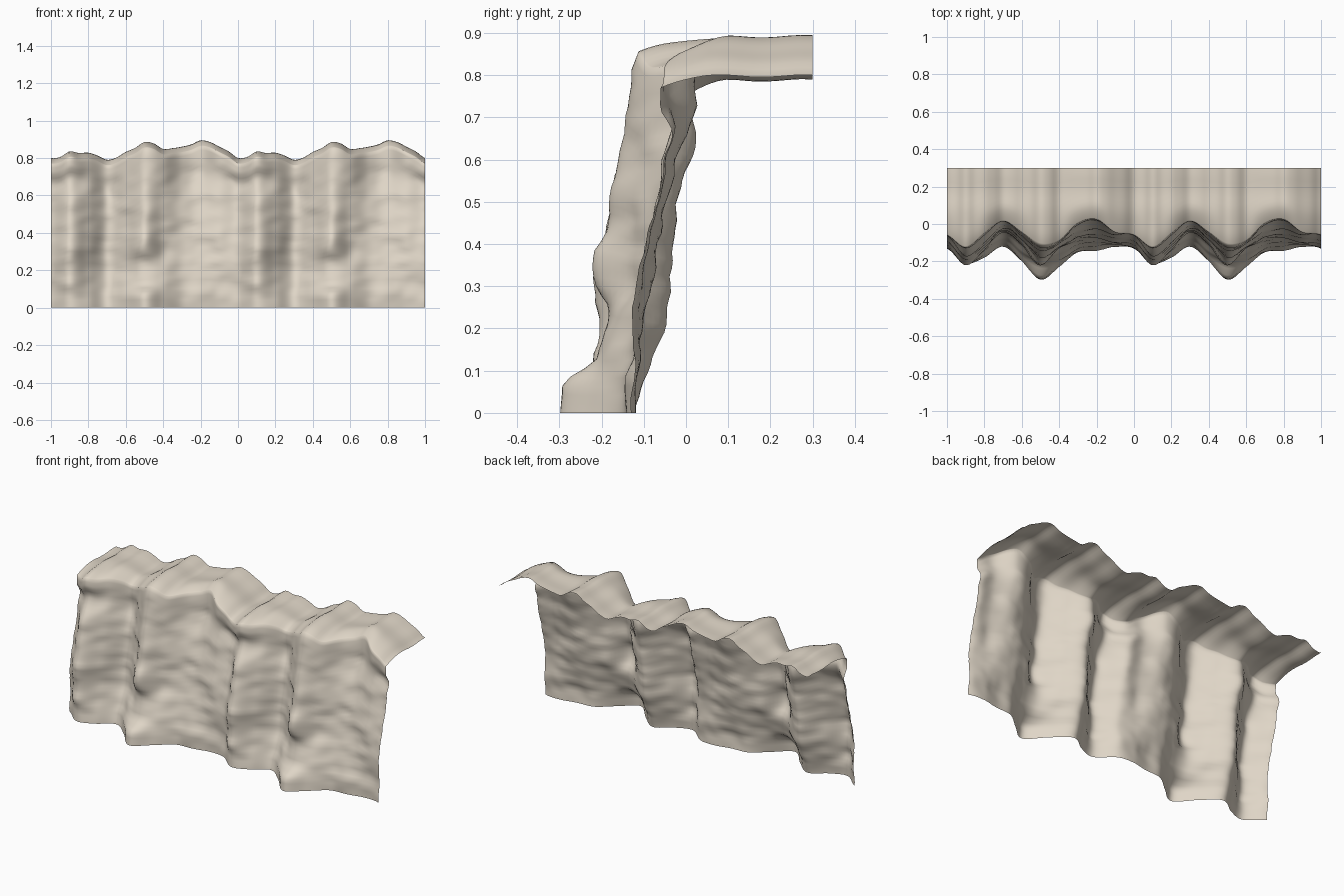
import bpy
import bmesh
import math
from mathutils import Vector, noise

if "Cube" in bpy.data.objects:
    bpy.data.objects.remove(bpy.data.objects["Cube"])

COLS = 144            # columns over the full width (two repeats)
FACE_ROWS = 40        # rows up the rock wall
CAP_ROWS = 14         # rows over the ledge on top

# Wall depth (y) at ten steps across one repeat, by fraction of height
DEPTH = [
    (0.00, (-.13, -.21, -.18, -.12, -.20, -.298, -.23, -.15, -.14, -.12)),
    (0.08, (-.125, -.205, -.17, -.11, -.20, -.292, -.22, -.15, -.14, -.12)),
    (0.16, (-.12, -.22, -.145, -.08, -.15, -.205, -.19, -.14, -.12, -.11)),
    (0.25, (-.13, -.21, -.125, -.055, -.11, -.18, -.165, -.12, -.10, -.11)),
    (0.40, (-.115, -.22, -.135, -.035, -.11, -.225, -.13, -.09, -.08, -.10)),
    (0.55, (-.09, -.185, -.12, -.025, -.085, -.18, -.125, -.07, -.05, -.085)),
    (0.68, (-.065, -.165, -.11, -.02, -.08, -.165, -.11, -.05, -.03, -.065)),
    (0.86, (-.03, -.10, -.06, .02, -.055, -.13, -.10, -.01, .025, -.03)),
    (0.94, (-.06, -.13, -.06, .015, -.05, -.13, -.095, -.005, .02, -.045)),
    (1.00, (-.06, -.125, -.05, .015, -.045, -.11, -.09, .005, .025, -.045)),
]
# Ledge height at twenty steps across one repeat
HEIGHT = (.80, .805, .835, .826, .828, .812, .79, .802, .832, .853,
          .885, .877, .848, .852, .86, .872, .894, .885, .86, .835)


def periodic(values, u):
    """Smooth curve through evenly spaced values that repeats with u."""
    n = len(values)
    t = (u % 1.0) * n
    i = int(t)
    t -= i
    a, b, c, d = (values[(i + k) % n] for k in (-1, 0, 1, 2))
    return b + 0.5 * t * (c - a + t * (2*a - 5*b + 4*c - d + t * (3*(b - c) + d - a)))


def wall_depth(u, f):
    for (f0, r0), (f1, r1) in zip(DEPTH, DEPTH[1:]):
        if f <= f1 + 1e-6:
            t = (f - f0) / (f1 - f0)
            t = 0.5 * t + 0.5 * t * t * (3 - 2 * t)
            return periodic(r0, u) * (1 - t) + periodic(r1, u) * t


def rough(u, z):
    """Layered rock roughness, the same in each repeat."""
    a = 2 * math.pi * u
    c, s = math.cos(a), math.sin(a)
    broad = noise.noise(Vector((1.2 * c, 1.2 * s, z * 9)))
    fine = noise.noise(Vector((1.8 * c, 1.8 * s, z * 22 + 7)))
    return 0.008 * broad + 0.010 * fine


def column(x):
    """Points from the foot of the wall, over the rim, to the back of the ledge."""
    u = x + 1.0
    h = periodic(HEIGHT, u)
    pts = []
    for j in range(FACE_ROWS + 1):
        f = j / FACE_ROWS
        z = f * (h - 0.03)
        fade = min(1, 5 * (1 - f) + 0.1) * min(1, 6 * f + 0.2)
        pts.append((x, wall_depth(u, f) + rough(u, z) * fade, z))
    rim = pts[-1][1]
    for j in range(1, CAP_ROWS + 1):
        t = (j / CAP_ROWS) ** 1.5
        y = rim + (0.3 - rim) * t
        ripple = 0.003 * math.cos((y - 0.08) * 2 * math.pi / 0.2) * min(1, t * 3)
        z = h - 0.002 - 0.028 * (1 - min(1, t * 3)) ** 2 + ripple
        pts.append((x, y, z))
    return pts


# Rock wall with ledge, one open sheet
bm = bmesh.new()
grid = [[bm.verts.new(p) for p in column(-1 + 2 * i / COLS)] for i in range(COLS + 1)]
for left, right in zip(grid, grid[1:]):
    for j in range(len(left) - 1):
        bm.faces.new((left[j], right[j], right[j + 1], left[j + 1]))
mesh = bpy.data.meshes.new("cliff_wall")
bm.to_mesh(mesh)
bm.free()
cliff = bpy.data.objects.new("cliff_wall", mesh)
bpy.context.collection.objects.link(cliff)

# Pale stone
stone = bpy.data.materials.new("pale_stone")
stone.diffuse_color = (0.74, 0.67, 0.57, 1)
stone.use_nodes = True
stone.node_tree.nodes["Principled BSDF"].inputs["Base Color"].default_value = stone.diffuse_color
mesh.materials.append(stone)

bpy.context.view_layer.objects.active = cliff
cliff.select_set(True)
bpy.ops.object.shade_smooth_by_angle(angle=math.radians(80))
